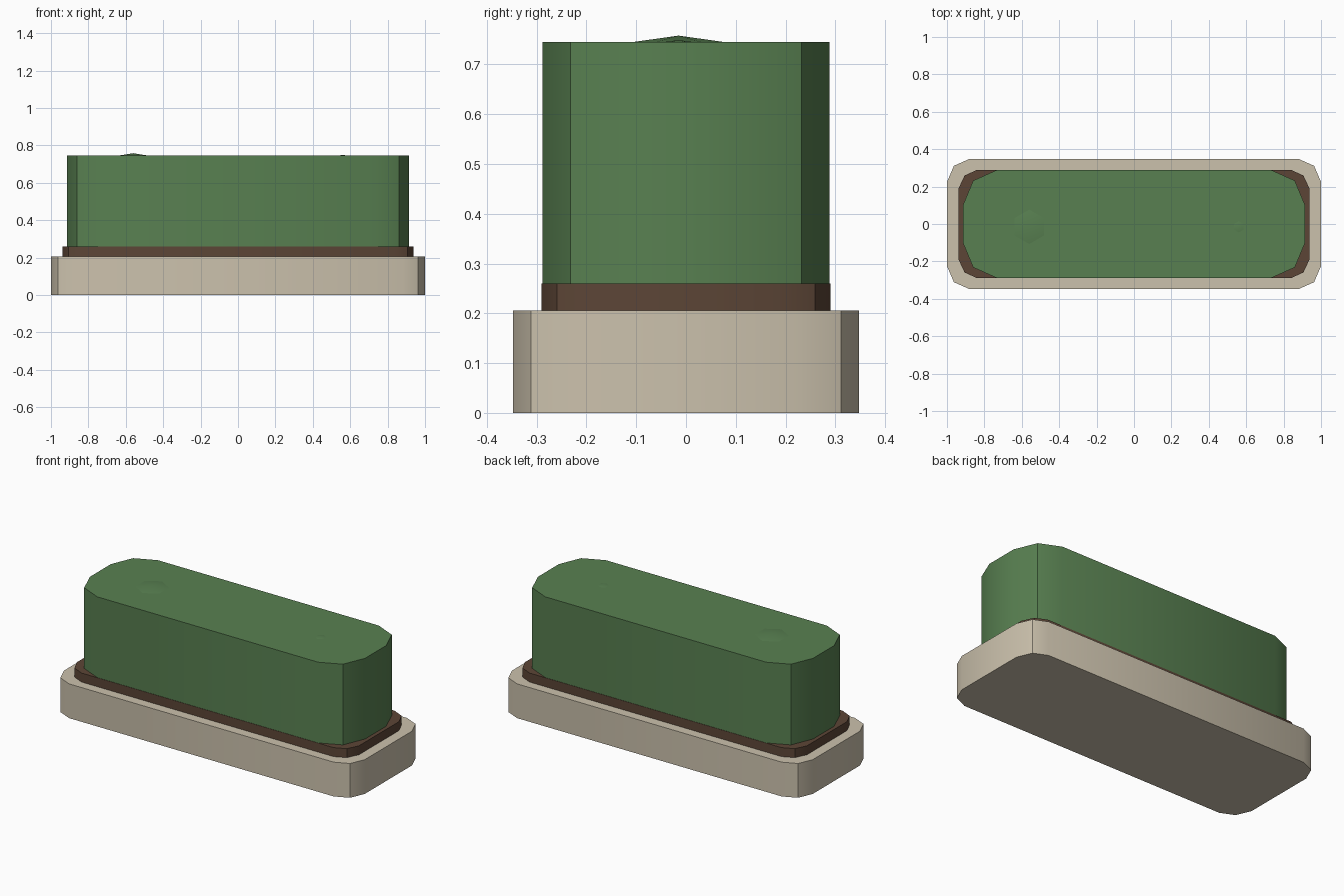
import bpy, bmesh, math

if "Cube" in bpy.data.objects:
    bpy.data.objects.remove(bpy.data.objects["Cube"])


def material(name, rgb):
    m = bpy.data.materials.new(name)
    m.diffuse_color = (*rgb, 1)
    m.use_nodes = True
    m.node_tree.nodes["Principled BSDF"].inputs["Base Color"].default_value = m.diffuse_color
    return m


stone = material("pale stone", (0.60, 0.535, 0.415))
soil = material("brown soil", (0.107, 0.060, 0.037))
leaf = material("hedge green", (0.098, 0.216, 0.082))


def finish(name, bm, mat, smooth=True):
    bmesh.ops.recalc_face_normals(bm, faces=bm.faces)
    me = bpy.data.meshes.new(name)
    bm.to_mesh(me)
    bm.free()
    me.materials.append(mat)
    ob = bpy.data.objects.new(name, me)
    bpy.context.collection.objects.link(ob)
    if smooth:
        bpy.ops.object.select_all(action='DESELECT')
        bpy.context.view_layer.objects.active = ob
        ob.select_set(True)
        bpy.ops.object.shade_smooth_by_angle(angle=math.radians(30))
    return ob


def slab(name, corner, z0, z1, mat):
    """Extrude an outline mirrored from three points of one corner."""
    back = corner[::-1]
    outline = (corner + [(-x, y) for x, y in back]
               + [(-x, -y) for x, y in corner] + [(x, -y) for x, y in back])
    bm = bmesh.new()
    face = bm.faces.new([bm.verts.new((x, y, z0)) for x, y in outline])
    top = bmesh.ops.extrude_face_region(bm, geom=[face], use_keep_orig=True)
    verts = [v for v in top["geom"] if isinstance(v, bmesh.types.BMVert)]
    bmesh.ops.translate(bm, verts=verts, vec=(0, 0, z1 - z0))
    return finish(name, bm, mat)


# Planter, soil bed and clipped hedge
slab("planter", [(1, 0.225), (0.963, 0.311), (0.88, 0.348)], 0, 0.206, stone)
slab("soil_bed", [(0.938, 0.19), (0.906, 0.259), (0.838, 0.29)], 0.206, 0.26, soil)
slab("hedge", [(0.915, 0.10), (0.86, 0.232), (0.735, 0.288)], 0.26, 0.745, leaf)

# Low leaf tufts just breaking through the hedge top
for name, x, r, h in (("left_tuft", -0.56, 0.092, 0.013), ("right_tuft", 0.56, 0.03, 0.004)):
    bm = bmesh.new()
    bmesh.ops.create_cone(bm, cap_ends=True, segments=6, radius1=r, radius2=0, depth=h)
    bmesh.ops.translate(bm, verts=bm.verts, vec=(x, -0.015, 0.745 + h / 2))
    finish(name, bm, leaf)
